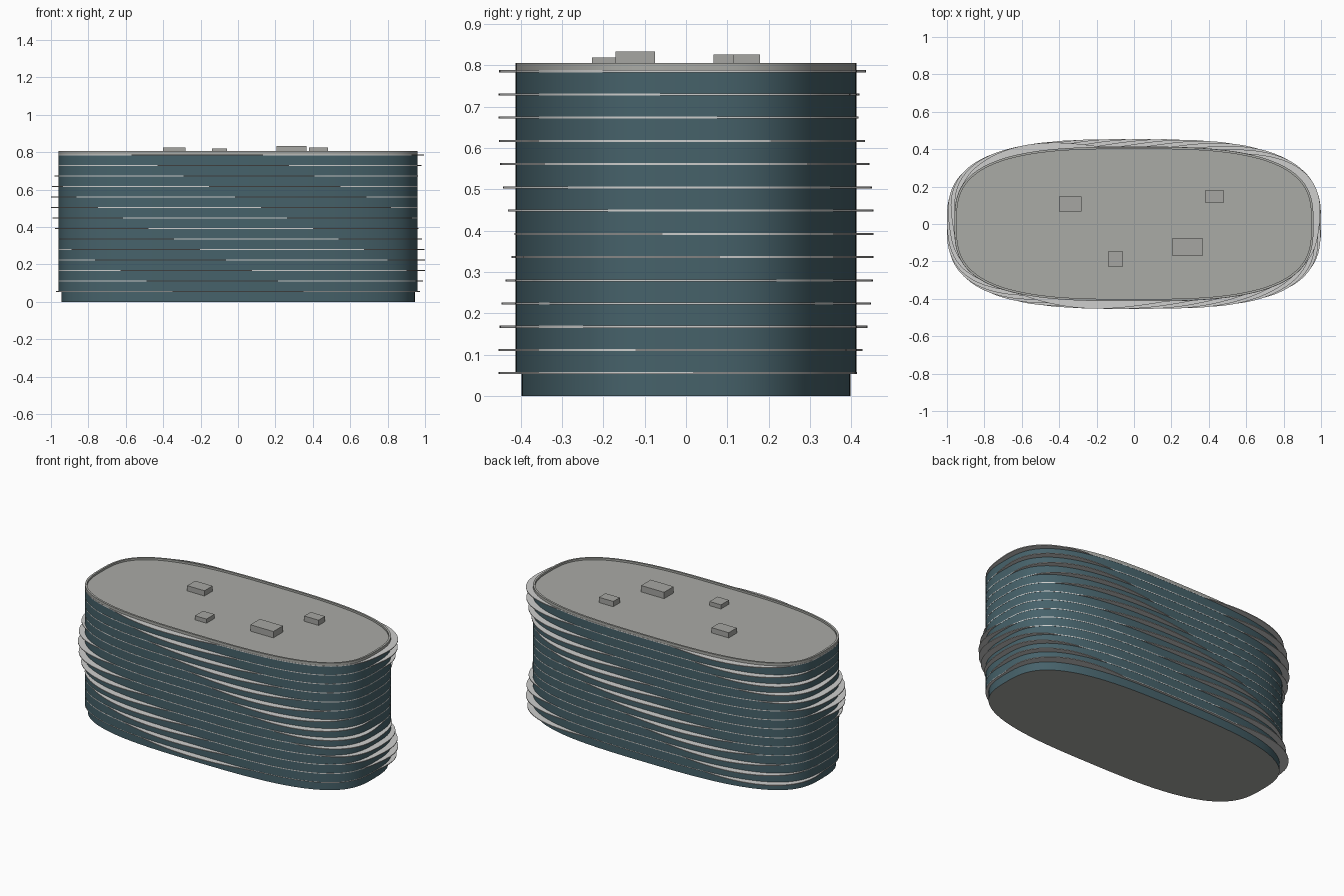
import bpy, bmesh, math
from mathutils import Vector

if "Cube" in bpy.data.objects:
    bpy.data.objects.remove(bpy.data.objects["Cube"])

N = 192            # points around the plan
A, B, P = 0.96, 0.413, 3.0   # half length, half depth, superellipse power


def material(name, rgb):
    m = bpy.data.materials.new(name)
    m.diffuse_color = (*rgb, 1)
    m.use_nodes = True
    m.node_tree.nodes["Principled BSDF"].inputs["Base Color"].default_value = m.diffuse_color
    return m


glass = material("teal glass", (0.062, 0.122, 0.145))
slab_mat = material("pale slab", (0.62, 0.62, 0.61))
roof_mat = material("roof grey", (0.40, 0.405, 0.38))
unit_mat = material("plant grey", (0.38, 0.38, 0.36))


def plan(a, b):
    """Superellipse sampled evenly by length, anticlockwise from front centre."""
    dense = []
    for i in range(6000):
        t = 2 * math.pi * i / 6000 - math.pi / 2
        c, s = math.cos(t), math.sin(t)
        r = (abs(c / a) ** P + abs(s / b) ** P) ** (-1 / P)
        dense.append(Vector((r * c, r * s)))
    dense.append(dense[0].copy())
    run = [0.0]
    for p, q in zip(dense, dense[1:]):
        run.append(run[-1] + (q - p).length)
    pts, j = [], 0
    for k in range(N):
        while run[j + 1] < run[-1] * k / N:
            j += 1
        f = (run[-1] * k / N - run[j]) / (run[j + 1] - run[j])
        pts.append(dense[j].lerp(dense[j + 1], f))
    return pts


def offset(pts, dist):
    """Push each point outwards by dist(fraction of perimeter)."""
    out = []
    for k, p in enumerate(pts):
        t = (pts[(k + 1) % N] - pts[k - 1]).normalized()
        out.append(p + Vector((t.y, -t.x)) * dist(k / N))
    return out


def loft(name, rings, mats, bottom_index=0):
    """Skin a list of (outline, z) rings and cap both ends."""
    bm = bmesh.new()
    loops = [[bm.verts.new((p.x, p.y, z)) for p in pts] for pts, z in rings]
    for lo, hi in zip(loops, loops[1:]):
        for k in range(N):
            n = (k + 1) % N
            bm.faces.new((lo[k], lo[n], hi[n], hi[k]))
    bm.faces.new(loops[0][::-1]).material_index = bottom_index
    bm.faces.new(loops[-1])
    me = bpy.data.meshes.new(name)
    bm.to_mesh(me)
    bm.free()
    ob = bpy.data.objects.new(name, me)
    bpy.context.collection.objects.link(ob)
    for m in mats:
        me.materials.append(m)
    bpy.context.view_layer.objects.active = ob
    ob.select_set(True)
    bpy.ops.object.shade_smooth_by_angle(angle=math.radians(35))
    ob.select_set(False)
    return ob


wall = plan(A, B)
base = plan(0.945, 0.398)
inner = offset(wall, lambda u: -0.012)

# Recessed ground floor and glazed tower
loft("ground_floor", [(base, 0), (base, 0.055)], [glass, roof_mat], 1)
loft("glass_body", [(wall, 0.055), (wall, 0.785)], [glass])

# Floor slabs with balcony waves that travel around the building
for i in range(14):
    z = 0.055 + 0.0562 * i
    edge = offset(wall, lambda u: 0.001 + 0.040 * max(
        0, math.cos(6 * math.pi * u + 0.55 * i)))
    loft(f"floor_slab_{i + 1}", [(edge, z - 0.0025), (edge, z + 0.0025)], [slab_mat])

# Parapet with sunken roof deck
loft("roof_parapet", [(wall, 0.785), (wall, 0.805), (inner, 0.805), (inner, 0.793)],
     [roof_mat])

# Rooftop plant boxes: x, y, width, depth, top
for i, (x, y, w, d, top) in enumerate([(-0.34, 0.107, 0.12, 0.08, 0.826),
                                       (0.285, -0.123, 0.16, 0.095, 0.833),
                                       (-0.10, -0.187, 0.08, 0.08, 0.819),
                                       (0.43, 0.147, 0.10, 0.065, 0.826)]):
    bpy.ops.mesh.primitive_cube_add(size=1, location=(x, y, (top + 0.792) / 2))
    ob = bpy.context.object
    ob.name = f"plant_box_{i + 1}"
    ob.scale = (w, d, top - 0.792)
    ob.data.materials.append(unit_mat)
    ob.select_set(False)
